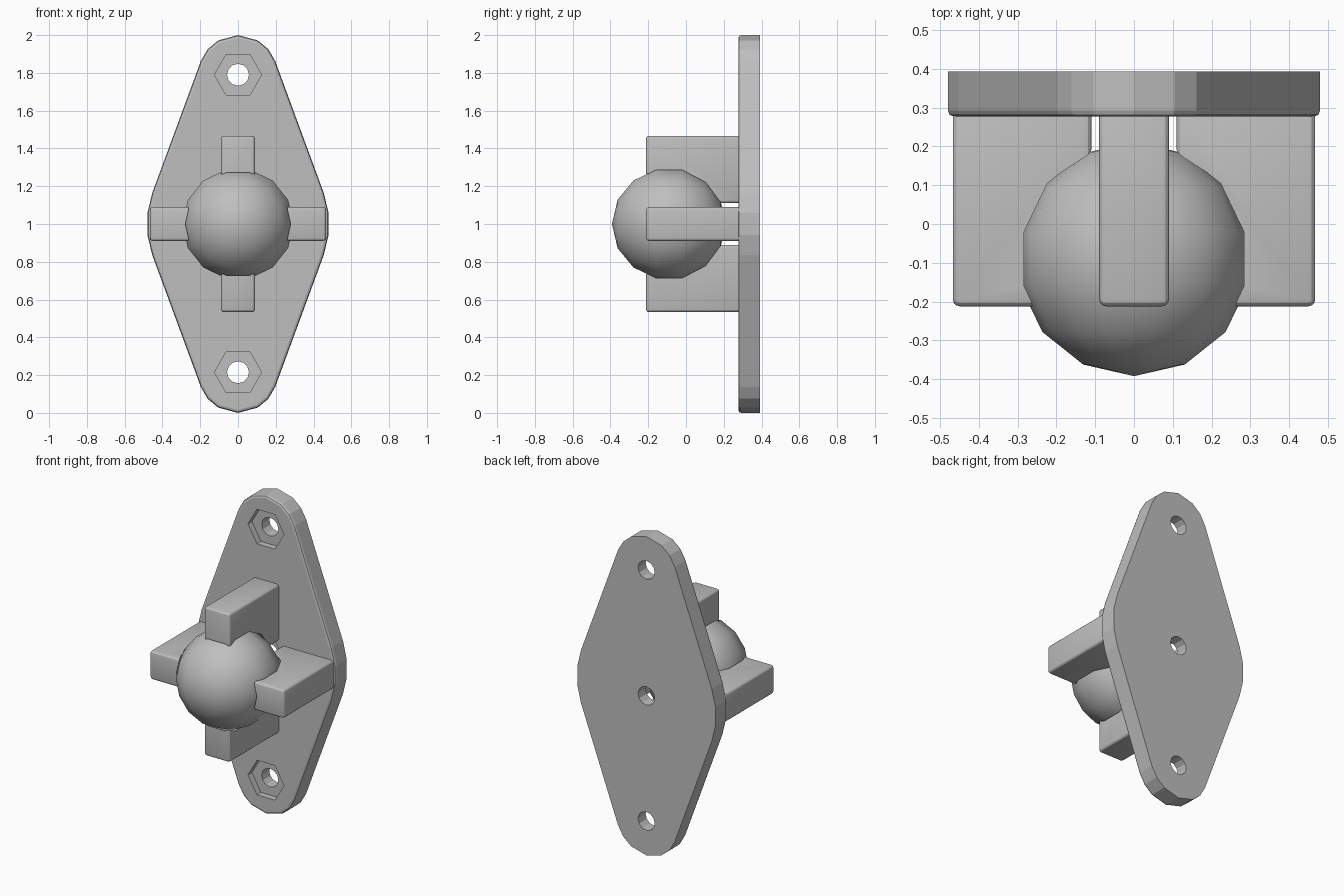
import bpy, bmesh, math
from mathutils import Matrix, Vector

if "Cube" in bpy.data.objects:
    bpy.data.objects.remove(bpy.data.objects["Cube"])

grey = bpy.data.materials.new("mid_grey")
grey.diffuse_color = (0.52, 0.52, 0.52, 1)
grey.use_nodes = True
grey.node_tree.nodes["Principled BSDF"].inputs["Base Color"].default_value = grey.diffuse_color


def make(name, bm):
    bmesh.ops.recalc_face_normals(bm, faces=bm.faces[:])
    me = bpy.data.meshes.new(name)
    bm.to_mesh(me)
    bm.free()
    me.materials.append(grey)
    ob = bpy.data.objects.new(name, me)
    bpy.context.collection.objects.link(ob)
    return ob


def prism(pts, y0, y1, chamfer=0):
    """Extrude an x-z outline from y0 to y1, optionally rounding the front rim."""
    bm = bmesh.new()
    a = [bm.verts.new((x, y0, z)) for x, z in pts]
    b = [bm.verts.new((x, y1, z)) for x, z in pts]
    front = bm.faces.new(a)
    bm.faces.new(b[::-1])
    n = len(pts)
    for i in range(n):
        j = (i + 1) % n
        bm.faces.new((a[i], b[i], b[j], a[j]))
    bmesh.ops.recalc_face_normals(bm, faces=bm.faces[:])
    if chamfer:
        bmesh.ops.bevel(bm, geom=list(front.edges), offset=chamfer, segments=2,
                        profile=0.5, affect='EDGES')
    return bm


def ring(r, n, z):
    return [(r * math.cos(2 * math.pi * i / n), z + r * math.sin(2 * math.pi * i / n))
            for i in range(n)]


def sphere(r, n=14, rings=7):
    """Faceted ball with its poles on the y axis."""
    bm = bmesh.new()
    c = Vector((0, -0.09, 1))
    rows = []
    for k in range(1, rings):
        t = math.pi * k / rings
        rows.append([bm.verts.new((x, c.y - r * math.cos(t), z))
                     for x, z in ring(r * math.sin(t), n, c.z)])
    poles = [bm.verts.new(c - Vector((0, r, 0))), bm.verts.new(c + Vector((0, r, 0)))]
    for i in range(n):
        j = (i + 1) % n
        bm.faces.new((poles[0], rows[0][i], rows[0][j]))
        bm.faces.new((poles[1], rows[-1][j], rows[-1][i]))
        for p, q in zip(rows, rows[1:]):
            bm.faces.new((p[i], q[i], q[j], p[j]))
    return bm


def cut(ob, cutters):
    for c in cutters:
        c.hide_render = True
        m = ob.modifiers.new("cut", 'BOOLEAN')
        m.operation = 'DIFFERENCE'
        m.solver = 'EXACT'
        m.object = c
    bpy.context.view_layer.update()
    me = bpy.data.meshes.new_from_object(
        ob.evaluated_get(bpy.context.evaluated_depsgraph_get()))
    ob.modifiers.clear()
    ob.data = me
    for c in cutters:
        bpy.data.objects.remove(c)


def smooth(ob):
    bpy.ops.object.select_all(action='DESELECT')
    ob.select_set(True)
    bpy.context.view_layer.objects.active = ob
    bpy.ops.object.shade_smooth_by_angle(angle=math.radians(28))


# Back plate: hull of a large middle arc and two small end arcs
outline = []
for cx, cz, r, angs in ((0, 1, 0.483, (-20, -7, 7, 20)),
                        (0, 1.79, 0.21, (20, 40, 60, 90, 120, 140, 160)),
                        (0, 1, 0.483, (160, 173, 187, 200)),
                        (0, 0.21, 0.21, (200, 220, 240, 270, 300, 320, 340))):
    outline += [(cx + r * math.cos(math.radians(a)), cz + r * math.sin(math.radians(a)))
                for a in angs]
plate = make("back_plate", prism(outline, 0.277, 0.393, 0.015))

# Bolt holes with hexagonal nut recesses
tools = []
for z in (0.215, 1.0, 1.79):
    tools.append(make("hole_cutter", prism(ring(0.058, 12, z), 0.2, 0.5)))
    tools.append(make("hex_cutter", prism(ring(0.125, 6, z), 0.2, 0.317)))
cut(plate, tools)

# Ball
ball = make("ball", sphere(0.302))
smooth(ball)

# Four gripping fingers hollowed by the ball socket
for k, side in enumerate(("right", "top", "left", "bottom")):
    bm = prism([(0.11, 0.91), (0.467, 0.91), (0.467, 1.09), (0.11, 1.09)], -0.212, 0.30)
    bmesh.ops.bevel(bm, geom=bm.edges[:], offset=0.018, segments=3, profile=0.5,
                    affect='EDGES')
    spin = Matrix.Rotation(k * math.pi / 2, 4, 'Y')
    bmesh.ops.rotate(bm, verts=bm.verts[:], cent=(0, 0, 1), matrix=spin.to_3x3().inverted())
    finger = make(side + "_finger", bm)
    cut(finger, [make("socket_cutter", sphere(0.312))])
    smooth(finger)
